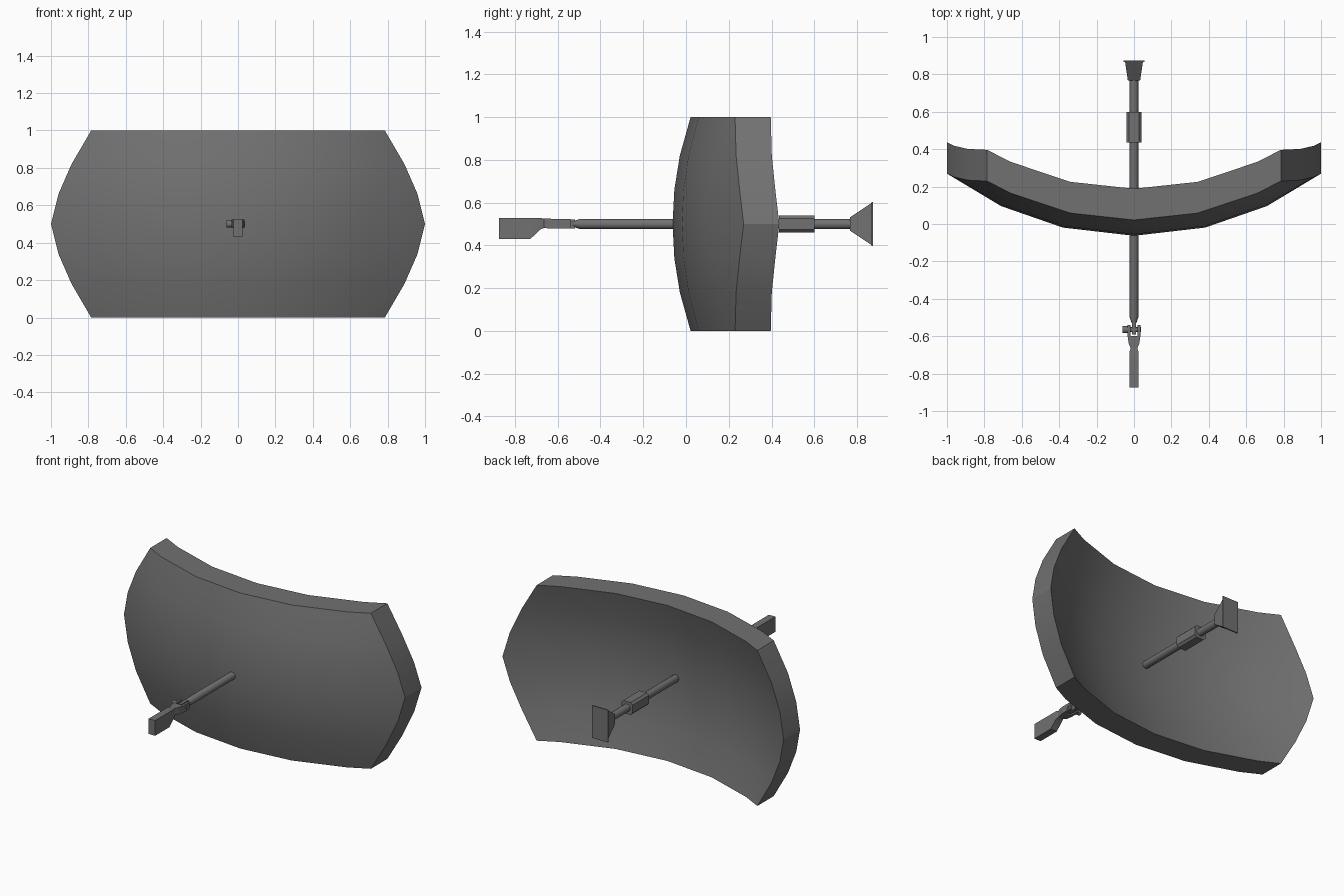
import bpy, bmesh, math

if "Cube" in bpy.data.objects:
    bpy.data.objects.remove(bpy.data.objects["Cube"])

grey = bpy.data.materials.new("dark grey metal")
grey.diffuse_color = (0.165, 0.165, 0.165, 1)
grey.use_nodes = True
grey.node_tree.nodes["Principled BSDF"].inputs["Base Color"].default_value = grey.diffuse_color
ZC = 0.5  # height of the axis


def finish(name, bm, angle=25):
    bmesh.ops.recalc_face_normals(bm, faces=bm.faces[:])
    me = bpy.data.meshes.new(name)
    bm.to_mesh(me)
    bm.free()
    me.materials.append(grey)
    ob = bpy.data.objects.new(name, me)
    bpy.context.collection.objects.link(ob)
    bpy.ops.object.select_all(action='DESELECT')
    ob.select_set(True)
    bpy.context.view_layer.objects.active = ob
    bpy.ops.object.shade_smooth_by_angle(angle=math.radians(angle))
    return ob


def loft(name, rings, angle=25):
    """Join equal-length vertex rings and cap both ends."""
    bm = bmesh.new()
    rs = [[bm.verts.new(p) for p in ring] for ring in rings]
    n = len(rs[0])
    for a, b in zip(rs, rs[1:]):
        for i in range(n):
            j = (i + 1) % n
            bm.faces.new((a[i], a[j], b[j], b[i]))
    bm.faces.new(rs[0])
    bm.faces.new(rs[-1])
    return finish(name, bm, angle)


def rect(y, hx, z0, z1, cx=0):
    return [(cx - hx, y, z0), (cx + hx, y, z0), (cx + hx, y, z1), (cx - hx, y, z1)]


def circle_y(y, r, n=16):
    return [(r * math.cos(2 * math.pi * i / n), y, ZC + r * math.sin(2 * math.pi * i / n))
            for i in range(n)]


def circle_x(x, y, r, n=16):
    return [(x, y + r * math.cos(2 * math.pi * i / n), ZC + r * math.sin(2 * math.pi * i / n))
            for i in range(n)]


# curved dish: spherical sheet with bowed side edges, thickened along y
def dish():
    bm = bmesh.new()
    R, thick = 1.67, 0.167
    half = [(0.5, 0.785), (0.32, 0.89), (0.16, 0.96), (0.0, 1.0)]
    rows = [(-d, e) for d, e in half] + [(d, e) for d, e in half[-2::-1]]
    front, back = [], []
    for dz, edge in rows:
        a, b = 0.38 - 0.16 * dz * dz, 0.71 - 0.2 * dz * dz
        f, k = [], []
        for x in (-edge, -b, -a, 0, a, b, edge):
            y = -0.063 + R - math.sqrt(R * R - x * x - 1.1 * dz * dz)
            f.append(bm.verts.new((x, y, ZC + dz)))
            k.append(bm.verts.new((x, y + thick, ZC + dz)))
        front.append(f)
        back.append(k)
    nr, nc = len(rows), 7
    for g in (front, back):
        for r in range(nr - 1):
            for c in range(nc - 1):
                bm.faces.new((g[r][c], g[r][c + 1], g[r + 1][c + 1], g[r + 1][c]))
    for r in (0, nr - 1):          # top and bottom rim
        for c in range(nc - 1):
            bm.faces.new((front[r][c], front[r][c + 1], back[r][c + 1], back[r][c]))
    for c in (0, nc - 1):          # side rims
        for r in range(nr - 1):
            bm.faces.new((front[r][c], front[r + 1][c], back[r + 1][c], back[r][c]))
    finish("dish", bm)


dish()

# axle through the dish, tapering at the front into a flat tongue
loft("axle", [circle_y(-0.53, 0.013), circle_y(-0.495, 0.024), circle_y(0.8, 0.024)])
loft("hinge_tongue", [rect(-0.59, 0.011, 0.48, 0.52), rect(-0.52, 0.011, 0.48, 0.52)])

# hinge fork and pin
for s in (-1, 1):
    loft("fork_prong", [rect(y, 0.007, 0.478, 0.523, s * 0.027) for y in (-0.605, -0.54)])
loft("fork_base", [rect(-0.665, 0.018, 0.483, 0.525), rect(-0.64, 0.028, 0.478, 0.525),
                   rect(-0.60, 0.034, 0.478, 0.523)])
loft("hinge_pin", [circle_x(-0.035, -0.565, 0.013), circle_x(0.038, -0.565, 0.013)])
loft("pin_head", [circle_x(-0.062, -0.565, 0.019), circle_x(-0.034, -0.565, 0.019)])

# front grip block with chamfered lower rear corner
loft("front_block", [rect(-0.875, 0.023, 0.43, 0.528), rect(-0.728, 0.023, 0.43, 0.528),
                     rect(-0.68, 0.023, 0.475, 0.528), rect(-0.66, 0.017, 0.483, 0.525)])

# sleeve behind the dish, square with chamfered corners
h, k = 0.04, 0.026
octagon = [(h, -k), (h, k), (k, h), (-k, h), (-h, k), (-h, -k), (-k, -h), (k, -h)]
loft("rear_sleeve", [[(x, y, ZC + z) for x, z in octagon] for y in (0.435, 0.60)])

# flared rear horn with a thin lip
loft("rear_horn", [rect(0.768, 0.033, 0.468, 0.532), rect(0.868, 0.048, 0.402, 0.598)])
loft("rear_horn_lip", [rect(0.867, 0.056, 0.396, 0.604), rect(0.875, 0.056, 0.396, 0.604)])
